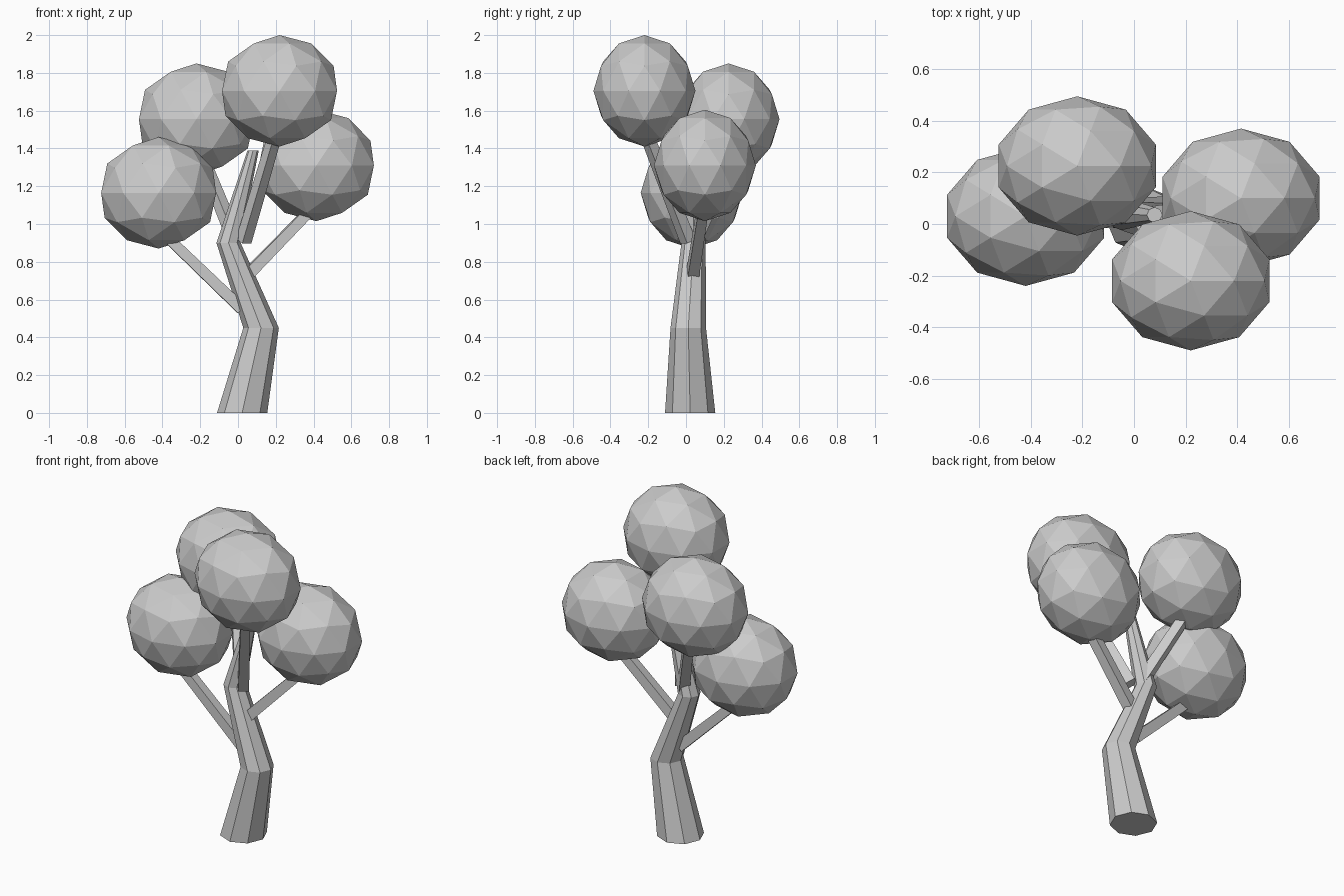
import bpy
import bmesh
from math import cos, sin, tau
from mathutils import Vector

cube = bpy.data.objects.get("Cube")
if cube:
    bpy.data.objects.remove(cube, do_unlink=True)

# One flat colour for the whole tree
grey = bpy.data.materials.new("light_grey")
grey.use_nodes = True
colour = (0.6, 0.6, 0.6, 1)
grey.diffuse_color = colour
bsdf = next(n for n in grey.node_tree.nodes if n.type == 'BSDF_PRINCIPLED')
bsdf.inputs["Base Color"].default_value = colour


def add_object(name, bm):
    bmesh.ops.recalc_face_normals(bm, faces=bm.faces)
    mesh = bpy.data.meshes.new(name)
    bm.to_mesh(mesh)
    bm.free()
    mesh.materials.append(grey)
    obj = bpy.data.objects.new(name, mesh)
    bpy.context.collection.objects.link(obj)
    return obj


def loft(name, rings):
    """Skin a list of point rings and cap both ends."""
    bm = bmesh.new()
    loops = [[bm.verts.new(p) for p in ring] for ring in rings]
    n = len(loops[0])
    for low, high in zip(loops, loops[1:]):
        for i in range(n):
            j = (i + 1) % n
            bm.faces.new((low[i], low[j], high[j], high[i]))
    bm.faces.new(loops[0][::-1])
    bm.faces.new(loops[-1])
    return add_object(name, bm)


def circle(sides, radius, offset=0.0):
    angles = [tau * (i + offset) / sides for i in range(sides)]
    return [Vector((radius * cos(a), radius * sin(a), 0)) for a in angles]


def branch(name, start, end, r_start=0.043, r_end=0.038):
    """Tapered square limb, cut square to its own direction."""
    start, end = Vector(start), Vector(end)
    turn = (end - start).to_track_quat('Z', 'Y')
    loft(name, [[c + turn @ p for p in circle(4, r, 0.5)]
                for c, r in ((start, r_start), (end, r_end))])


def foliage(name, centre):
    """Faceted ball, wider than deep."""
    bm = bmesh.new()
    bmesh.ops.create_icosphere(bm, subdivisions=2, radius=1)
    bmesh.ops.scale(bm, vec=(0.32, 0.27, 0.295), verts=bm.verts)
    bmesh.ops.translate(bm, vec=centre, verts=bm.verts)
    add_object(name, bm)


# Crooked eight-sided trunk: centre and radius of each level ring
trunk_levels = [((0.022, 0.022, 0), 0.133), ((0.122, 0.012, 0.45), 0.094),
                ((-0.05, 0.04, 0.9), 0.064), ((0.08, 0.035, 1.39), 0.03)]
loft("trunk", [[Vector(c) + p for p in circle(8, r)] for c, r in trunk_levels])

# Limbs
branch("left_side_branch", (0.02, 0.02, 0.55), (-0.37, 0.0, 0.925))
branch("right_side_branch", (0.05, 0.035, 0.73), (0.4, 0.09, 1.09))
branch("back_branch", (-0.02, 0.05, 0.93), (-0.17, 0.22, 1.3))
branch("front_branch", (0.03, 0.01, 0.91), (0.19, -0.2, 1.45))

# Crowns
foliage("left_side_foliage", (-0.42, 0.03, 1.165))
foliage("right_side_foliage", (0.415, 0.1, 1.31))
foliage("back_foliage", (-0.22, 0.225, 1.555))
foliage("front_foliage", (0.22, -0.22, 1.705))
